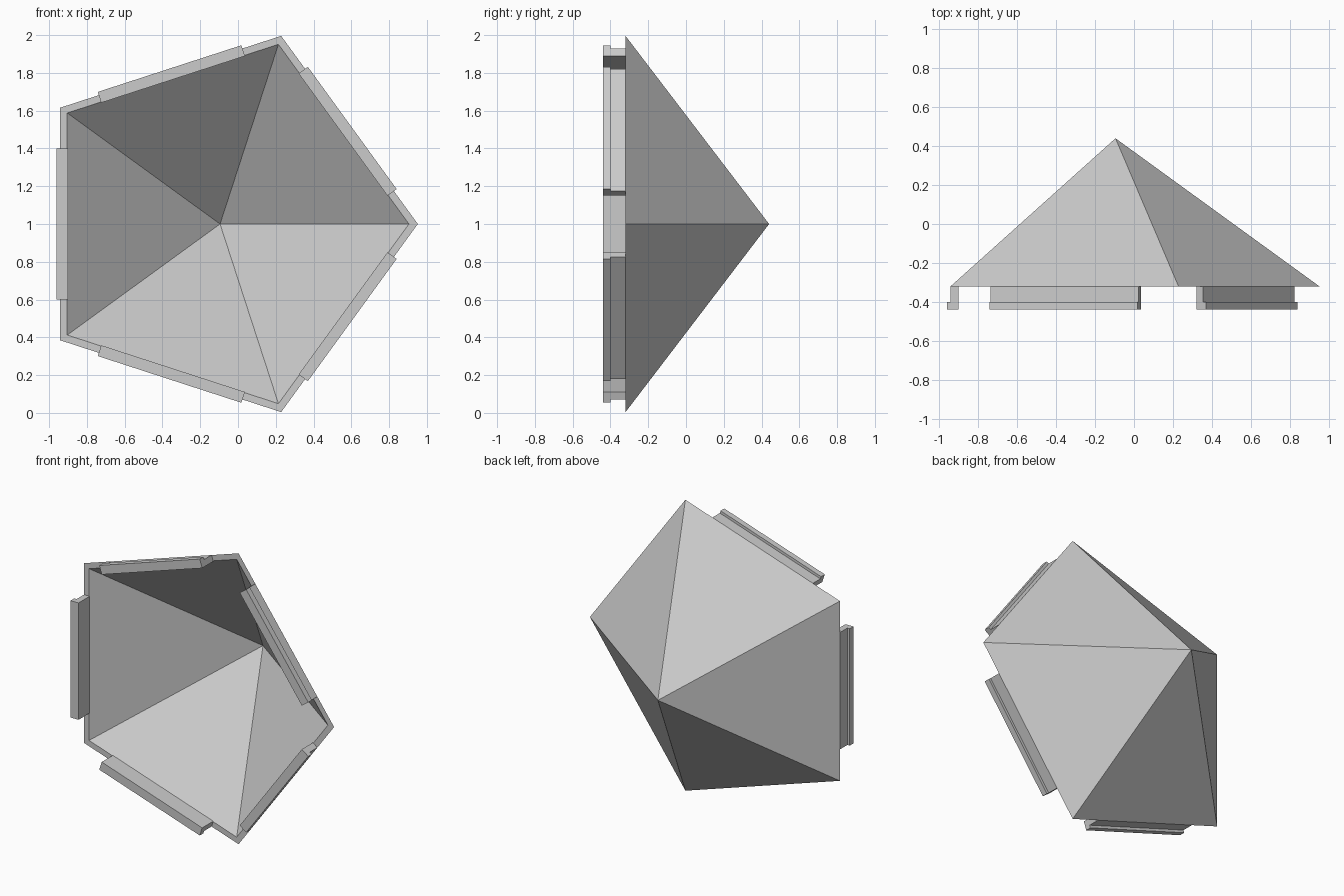
import bpy
import bmesh
from math import cos, sin, pi
from mathutils import Matrix

cube = bpy.data.objects.get("Cube")
if cube:
    bpy.data.objects.remove(cube, do_unlink=True)

SIDES = 5
CENTRE = Matrix.Translation((-0.095, 0, 1))
RIM_Y, APEX_Y = -0.32, 0.44
R_OUT, R_IN = 1.047, 1.0

grey = bpy.data.materials.new("light_grey")
grey.use_nodes = True
colour = (0.6, 0.6, 0.6, 1)
grey.diffuse_color = colour
grey.node_tree.nodes["Principled BSDF"].inputs["Base Color"].default_value = colour


def finish(bm, name):
    bmesh.ops.recalc_face_normals(bm, faces=bm.faces)
    mesh = bpy.data.meshes.new(name)
    bm.to_mesh(mesh)
    bm.free()
    mesh.materials.append(grey)
    obj = bpy.data.objects.new(name, mesh)
    bpy.context.collection.objects.link(obj)
    obj.matrix_world = CENTRE
    return obj


# Hollow five-sided pyramid: outer skin, parallel inner skin and flat rim
bm = bmesh.new()
rings = []
for radius in (R_OUT, R_IN):
    angles = [2 * pi * i / SIDES for i in range(SIDES)]
    ring = [bm.verts.new((radius * cos(a), RIM_Y, radius * sin(a))) for a in angles]
    height = (APEX_Y - RIM_Y) * radius / R_OUT
    apex = bm.verts.new((0, RIM_Y + height, 0))
    for i in range(SIDES):
        bm.faces.new((ring[i], ring[(i + 1) % SIDES], apex))
    rings.append(ring)
outer, inner = rings
for i in range(SIDES):
    j = (i + 1) % SIDES
    bm.faces.new((outer[i], outer[j], inner[j], inner[i]))
finish(bm, "pyramid_shell")

# Hooked clip on every rim edge: an L-shaped profile (distance out, depth)
IN, STEM, HOOK = 0.805, 0.847, 0.865
profile = [(IN, RIM_Y), (STEM, RIM_Y), (STEM, -0.4),
           (HOOK, -0.4), (HOOK, -0.44), (IN, -0.44)]
HALF = 0.4
for k in range(SIDES):
    bm = bmesh.new()
    face = bm.faces.new([bm.verts.new((d, y, -HALF)) for d, y in profile])
    ext = bmesh.ops.extrude_face_region(bm, geom=[face], use_keep_orig=True)
    top = [v for v in ext["geom"] if isinstance(v, bmesh.types.BMVert)]
    bmesh.ops.translate(bm, verts=top, vec=(0, 0, 2 * HALF))
    turn = Matrix.Rotation(-(2 * k + 1) * pi / SIDES, 4, "Y")
    bmesh.ops.transform(bm, matrix=turn, verts=bm.verts)
    finish(bm, f"edge_clip_{k + 1}")
